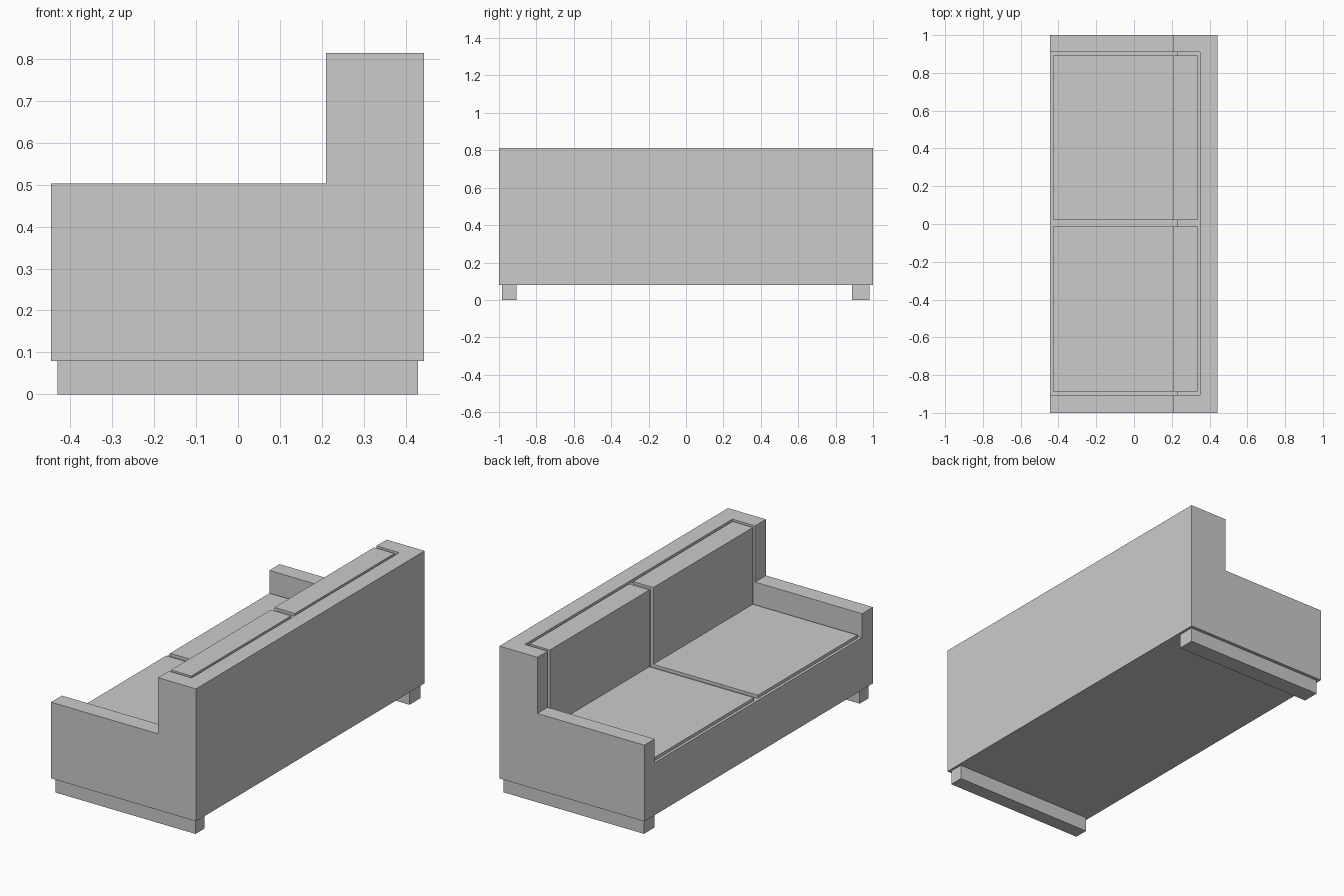
import bpy, bmesh

if "Cube" in bpy.data.objects:
    bpy.data.objects.remove(bpy.data.objects["Cube"])


def extrude_profile(name, profile, y0, y1):
    """Extrude a closed x-z profile along y."""
    bm = bmesh.new()
    face = bm.faces.new([bm.verts.new((x, y0, z)) for x, z in profile])
    res = bmesh.ops.extrude_face_region(bm, geom=[face])
    verts = [v for v in res["geom"] if isinstance(v, bmesh.types.BMVert)]
    bmesh.ops.translate(bm, verts=verts, vec=(0, y1 - y0, 0))
    bmesh.ops.recalc_face_normals(bm, faces=bm.faces)
    mesh = bpy.data.meshes.new(name)
    bm.to_mesh(mesh)
    bm.free()
    obj = bpy.data.objects.new(name, mesh)
    bpy.context.collection.objects.link(obj)
    return obj


FRONT, BACK = -0.445, 0.443
ARM_TOP, BACK_TOP = 0.502, 0.813
SEAT, REST = 0.370, 0.228      # recessed core: seat height, backrest face
RECESS_TOP = 0.797

# Sofa frame: arms, back and base in one block
frame = extrude_profile("sofa_frame", [
    (FRONT, 0.08), (BACK, 0.08), (BACK, BACK_TOP),
    (0.21, BACK_TOP), (0.21, ARM_TOP), (FRONT, ARM_TOP)], -1, 1)

# Recess between the arms that holds the cushions
cutter = extrude_profile("recess_cutter", [
    (-0.6, SEAT), (REST, SEAT), (REST, RECESS_TOP),
    (0.35, RECESS_TOP), (0.35, 1.0), (-0.6, 1.0)], -0.905, 0.91)
cutter.hide_render = True
mod = frame.modifiers.new("recess", "BOOLEAN")
mod.operation, mod.solver, mod.object = "DIFFERENCE", "EXACT", cutter
bpy.context.view_layer.objects.active = frame
bpy.ops.object.modifier_apply(modifier=mod.name)
bpy.data.objects.remove(cutter)

# Cushion pads: thin shells wrapping seat and backrest
for side, y0, y1 in (("near", -0.886, -0.014), ("far", 0.02, 0.891)):
    extrude_profile(side + "_cushion", [
        (-0.43, SEAT), (-0.43, 0.387), (0.21, 0.387), (0.21, 0.812),
        (0.335, 0.812), (0.335, RECESS_TOP), (REST, RECESS_TOP),
        (REST, SEAT)], y0, y1)

# Runner feet
for side, y0, y1 in (("near", -0.984, -0.905), ("far", 0.888, 0.982)):
    extrude_profile(side + "_runner_foot", [
        (-0.43, 0), (0.429, 0), (0.429, 0.08), (-0.43, 0.08)], y0, y1)
